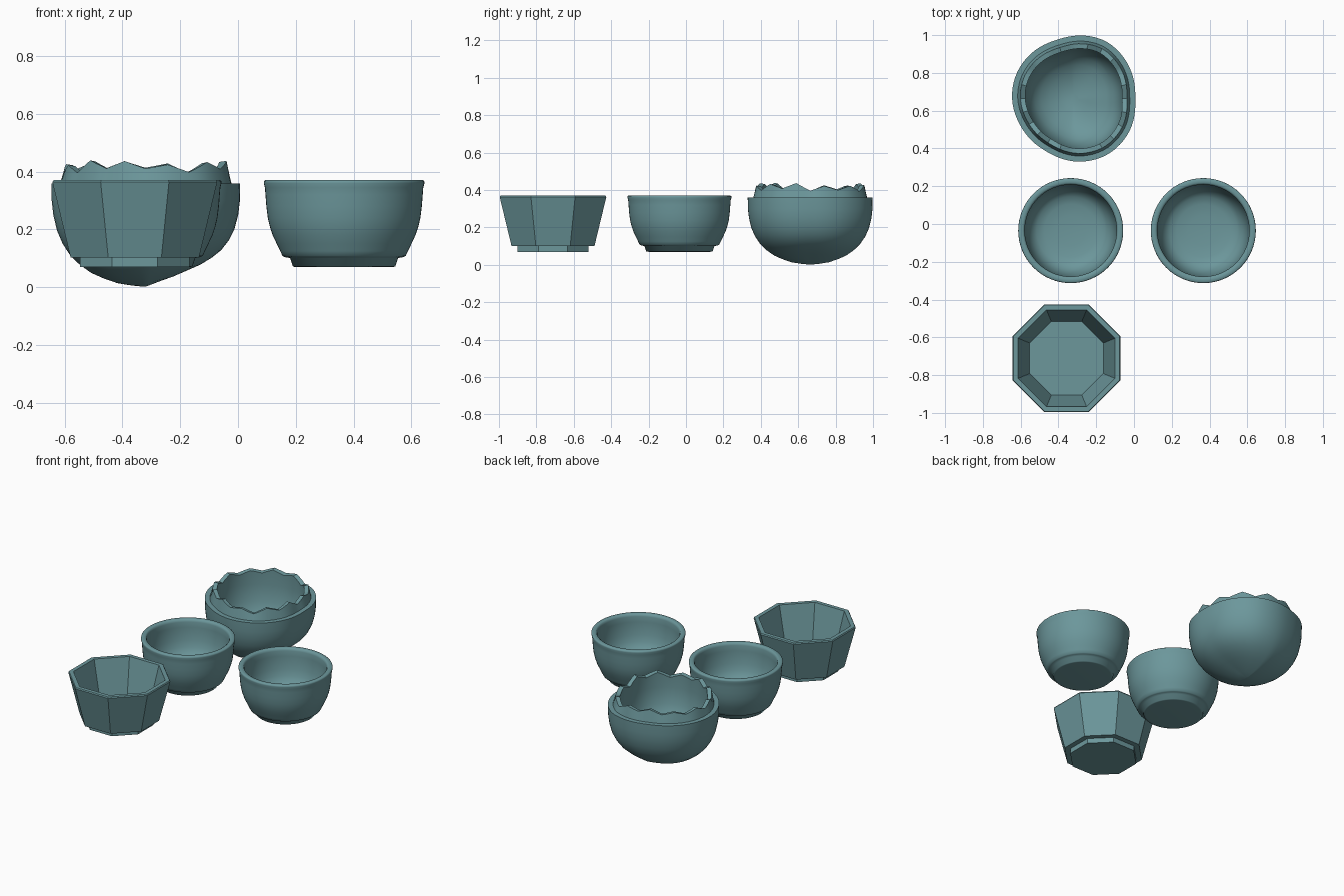
import bpy, bmesh, math, random

if "Cube" in bpy.data.objects:
    bpy.data.objects.remove(bpy.data.objects["Cube"])

random.seed(4)
teal = bpy.data.materials.new("teal_glaze")
teal.diffuse_color = (0.15, 0.31, 0.33, 1)
teal.use_nodes = True
teal.node_tree.nodes["Principled BSDF"].inputs["Base Color"].default_value = teal.diffuse_color


def loft(name, rings, loc, smooth_angle=None):
    """Skin a stack of equal-length rings, capping both ends."""
    bm = bmesh.new()
    loops = [[bm.verts.new(p) for p in ring] for ring in rings]
    n = len(loops[0])
    for a, b in zip(loops, loops[1:]):
        for i in range(n):
            j = (i + 1) % n
            bm.faces.new((a[i], a[j], b[j], b[i]))
    bm.faces.new(loops[0][::-1])
    bm.faces.new(loops[-1])
    bmesh.ops.recalc_face_normals(bm, faces=bm.faces[:])
    me = bpy.data.meshes.new(name)
    bm.to_mesh(me)
    bm.free()
    ob = bpy.data.objects.new(name, me)
    ob.location = loc
    me.materials.append(teal)
    bpy.context.collection.objects.link(ob)
    if smooth_angle:
        bpy.ops.object.select_all(action='DESELECT')
        ob.select_set(True)
        bpy.context.view_layer.objects.active = ob
        bpy.ops.object.shade_smooth_by_angle(angle=math.radians(smooth_angle))
    return ob


def circle(r, z, n, turn=0.0):
    return [(r * math.cos(turn + math.tau * i / n),
             r * math.sin(turn + math.tau * i / n), z) for i in range(n)]


# Two round footed bowls: outside from the foot up, over the lip, then inside
round_profile = [
    (0.165, 0.07), (0.177, 0.071), (0.187, 0.101), (0.205, 0.104), (0.213, 0.108),
    (0.221, 0.125), (0.233, 0.15), (0.247, 0.18), (0.257, 0.21), (0.264, 0.24),
    (0.269, 0.28), (0.272, 0.32), (0.274, 0.345), (0.278, 0.360), (0.277, 0.367),
    (0.272, 0.371), (0.253, 0.371), (0.247, 0.367), (0.243, 0.355), (0.243, 0.32),
    (0.240, 0.28), (0.234, 0.24), (0.224, 0.20), (0.206, 0.165), (0.180, 0.142),
    (0.14, 0.13), (0.08, 0.124), (0.02, 0.122)]
for side, x in (("left", -0.335), ("right", 0.367)):
    loft(side + "_round_bowl", [circle(r, z, 64) for r, z in round_profile],
         (x, -0.035, 0), 75)

# Octagonal flat-sided bowl; radii are measured to the flats
oct_profile = [(0.19, 0.07), (0.19, 0.102), (0.222, 0.102), (0.285, 0.363),
               (0.281, 0.37), (0.256, 0.37), (0.195, 0.125)]
loft("octagonal_bowl",
     [circle(a / math.cos(math.pi / 8), z, 8, math.pi / 8) for a, z in oct_profile],
     (-0.357, -0.711, 0))

# Irregular shell outline: radius at given angles, smoothly interpolated
outline = [(0, .325), (30, .34), (60, .35), (83, .337), (105, .322), (134, .328),
           (156, .33), (180, .326), (207, .315), (243, .313), (275, .336),
           (303, .348), (331, .343), (360, .325)]


def shell_radius(deg):
    for (a0, r0), (a1, r1) in zip(outline, outline[1:]):
        if a0 <= deg <= a1:
            t = (deg - a0) / (a1 - a0)
            return r0 + (r1 - r0) * t
    return outline[0][1]


N = 72
raw = [shell_radius(360 * i / N) for i in range(N)]
for _ in range(3):
    raw = [(raw[i - 1] + 2 * raw[i] + raw[(i + 1) % N]) / 4 for i in range(N)]


def shell_ring(scale, inset, heights):
    """Outline ring scaled, inset, and lifted on its leaner +x side."""
    pts = []
    for i in range(N):
        t = math.tau * i / N
        r = (raw[i] - inset) * scale
        lift = 0.115 * max(0, math.cos(t)) * scale * (1 - scale)
        z = heights[i] if isinstance(heights, list) else heights
        pts.append((r * math.cos(t), r * math.sin(t), z + lift))
    return pts


# Ragged rim: uneven peaks and dips joined by straight slopes
peaks = [random.uniform(0.42, 0.44) if k % 2 else random.uniform(0.39, 0.415)
         for k in range(24)]
jag = []
for i in range(N):
    k, f = divmod(i, 3)
    jag.append(peaks[k] + (peaks[(k + 1) % 24] - peaks[k]) * f / 3)

outer = [(0.03, 0.002), (0.15, 0.006), (0.3, 0.014), (0.45, 0.031), (0.58, 0.05),
         (0.7, 0.078), (0.8, 0.11), (0.88, 0.15), (0.94, 0.195), (0.98, 0.25),
         (0.997, 0.30), (1.0, 0.359)]
inner = [(1.0, 0.33), (0.985, 0.28), (0.95, 0.225), (0.89, 0.175), (0.8, 0.135),
         (0.67, 0.105), (0.5, 0.08), (0.3, 0.063), (0.1, 0.056)]
rings = [shell_ring(s, 0, z) for s, z in outer]
rings += [shell_ring(1, 0.030, 0.359),
          shell_ring(1, 0.044, jag),
          shell_ring(1, 0.070, [h - 0.004 for h in jag])]
rings += [shell_ring(s, 0.068, z) for s, z in inner]
loft("ragged_shell_bowl", rings, (-0.32, 0.664, 0), 35)
